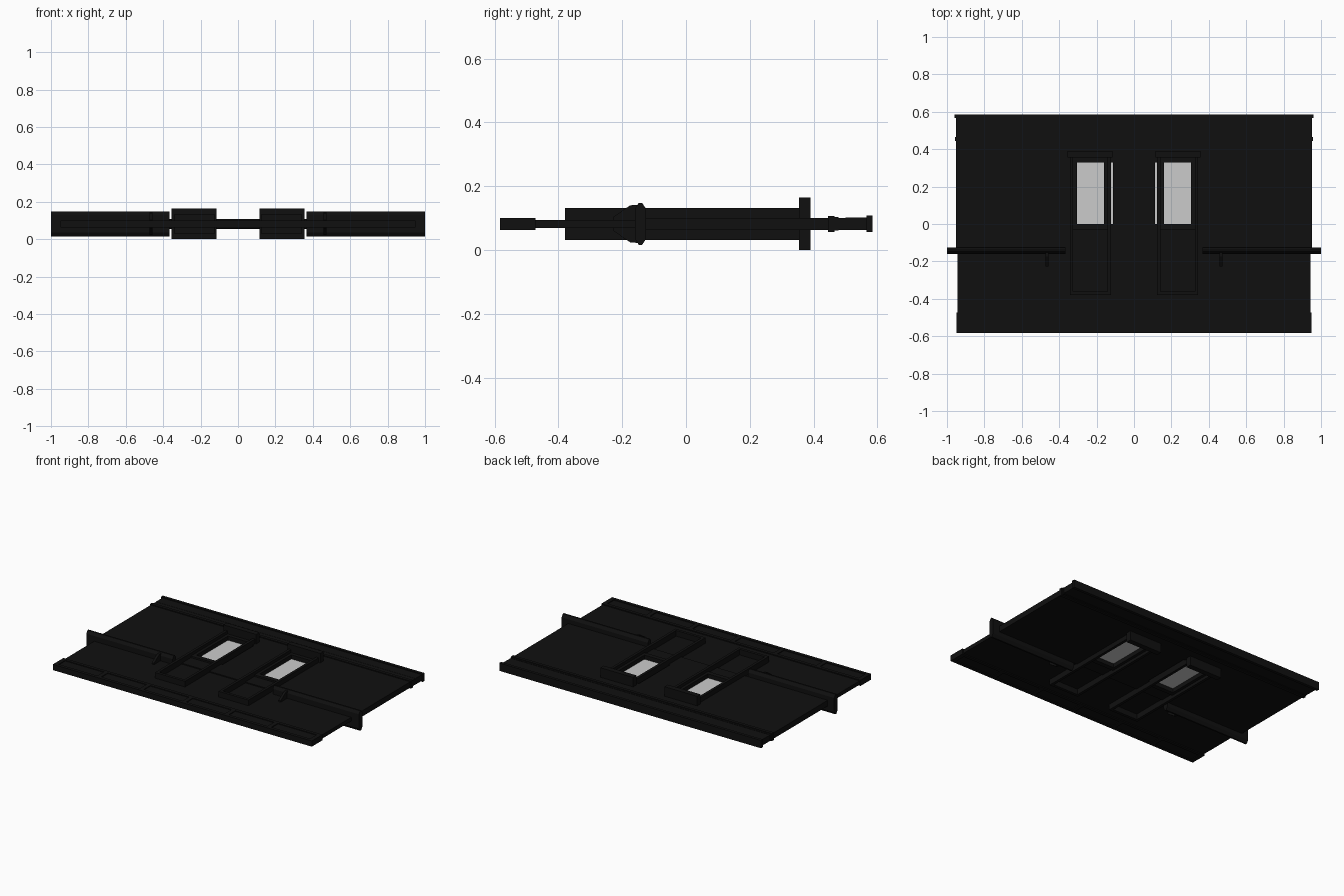
import bpy

if "Cube" in bpy.data.objects:
    bpy.data.objects.remove(bpy.data.objects["Cube"])

ZC = 0.082  # mid-plane of the wall


def material(name, value):
    m = bpy.data.materials.new(name)
    m.diffuse_color = (value, value, value, 1)
    m.use_nodes = True
    m.node_tree.nodes["Principled BSDF"].inputs["Base Color"].default_value = m.diffuse_color
    return m


BLACK = material("black paint", 0.005)
GLASS = material("pale glass", 0.6)


def mesh_object(name, verts, faces, mat):
    me = bpy.data.meshes.new(name)
    me.from_pydata(verts, [], faces)
    me.materials.append(mat)
    ob = bpy.data.objects.new(name, me)
    bpy.context.collection.objects.link(ob)
    return ob


def extrude_x(name, profile, x0, x1, mat=BLACK):
    """Extrude a (y, z offset) profile along x."""
    n = len(profile)
    verts = [(x, y, ZC + z) for x in (x0, x1) for y, z in profile]
    faces = [(i, (i + 1) % n, n + (i + 1) % n, n + i) for i in range(n)]
    faces = [f[::-1] for f in faces]
    faces += [tuple(range(n)), tuple(range(2 * n - 1, n - 1, -1))]
    # the profiles run counter-clockwise in y-z, so turn all faces outward
    return mesh_object(name, verts, [f[::-1] for f in faces], mat)


def slab(name, x0, x1, y0, y1, h, mat=BLACK):
    """Box lying symmetrically about the wall's mid-plane."""
    return extrude_x(name, [(y0, -h), (y1, -h), (y1, h), (y0, h)], x0, x1, mat)


def mirrored(make, name, x0, x1, *args):
    """Make a right and a left copy of a part."""
    make(name + "_right", x0, x1, *args)
    make(name + "_left", -x1, -x0, *args)


# wall sheet: thin wainscot below, thicker wall with two window openings above
slab("lower_wall", -0.943, 0.943, -0.48, -0.125, 0.0125)
slab("wall_below_windows", -0.952, 0.952, -0.125, 0.0, 0.019)
slab("wall_above_windows", -0.952, 0.952, 0.33, 0.50, 0.019)
slab("wall_between_windows", -0.113, 0.113, 0.0, 0.33, 0.019)
mirrored(slab, "wall_side", 0.325, 0.952, 0.0, 0.33, 0.019)

# window glass
mirrored(slab, "window_glass", 0.113, 0.325, 0.0, 0.33, 0.003, GLASS)

# skirting board: rails, stiles and six recessed panels
slab("skirting_panels", -0.948, 0.948, -0.578, -0.478, 0.014)
slab("skirting_bottom_rail", -0.95, 0.95, -0.583, -0.562, 0.019)
slab("skirting_top_rail", -0.95, 0.95, -0.493, -0.472, 0.019)
for i in range(7):
    x = -0.936 + i * 0.312
    slab("skirting_stile", x - 0.014, x + 0.014, -0.562, -0.493, 0.019)

# tall outer frame running from the wainscot up to the header
mirrored(slab, "frame_outer_post", 0.325, 0.343, -0.38, 0.356, 0.05)
mirrored(slab, "frame_inner_post", 0.123, 0.141, -0.38, 0.356, 0.05)
mirrored(slab, "frame_foot", 0.141, 0.325, -0.38, -0.361, 0.05)

# lower inner window surround
mirrored(slab, "window_outer_jamb", 0.305, 0.325, 0.0, 0.33, 0.03)
mirrored(slab, "window_inner_jamb", 0.141, 0.160, 0.0, 0.33, 0.03)
mirrored(slab, "window_sill", 0.141, 0.325, -0.03, 0.0, 0.03)
mirrored(slab, "window_head", 0.141, 0.325, 0.33, 0.356, 0.03)

# projecting header above each window
mirrored(slab, "window_header", 0.115, 0.355, 0.355, 0.39, 0.082)

# dado ledge with chamfered edges
ledge = [(-0.16, -0.047), (-0.148, -0.066), (-0.138, -0.066), (-0.125, -0.047),
         (-0.125, 0.047), (-0.138, 0.066), (-0.148, 0.066), (-0.16, 0.047)]


def make_ledge(name, x0, x1):
    extrude_x(name, ledge, x0, x1)


mirrored(make_ledge, "dado_ledge", 0.367, 1.0)

# tapered brackets below the ledge
corbel = [(-0.228, -0.022), (-0.175, -0.058), (-0.15, -0.06),
          (-0.15, 0.06), (-0.175, 0.058), (-0.228, 0.022)]


def make_corbel(name, x0, x1):
    extrude_x(name, corbel, x0, x1)


mirrored(make_corbel, "ledge_bracket", 0.457, 0.473)

# cornice: picture rail, neck, frieze and top bead
slab("picture_rail", -0.957, 0.957, 0.445, 0.465, 0.025)
slab("cornice_rail_step", -0.953, 0.953, 0.465, 0.478, 0.021)
slab("cornice_frieze", -0.952, 0.952, 0.50, 0.568, 0.02)
slab("cornice_top_bead", -0.96, 0.96, 0.566, 0.585, 0.026)
